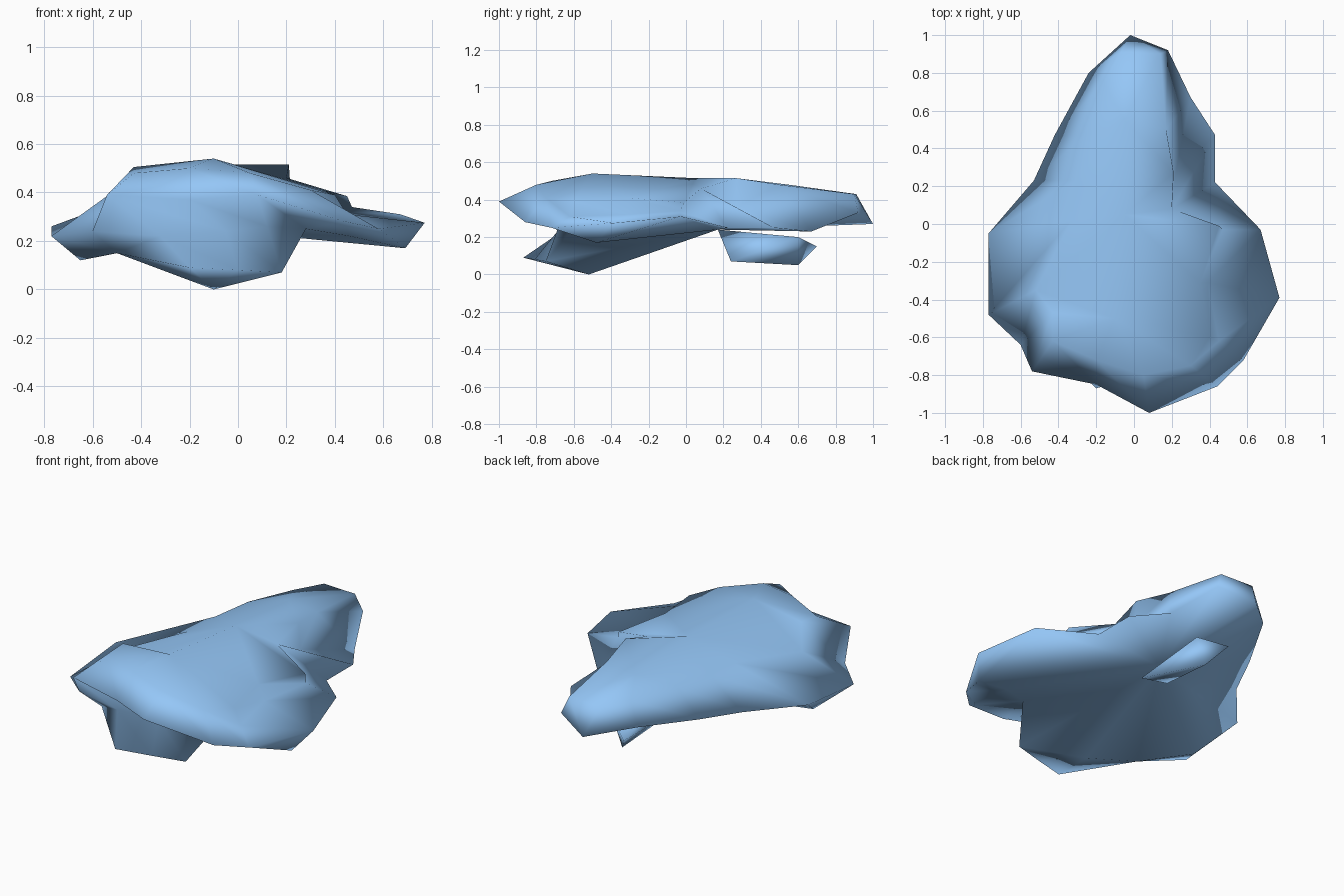
import bpy, bmesh, math
from mathutils import Vector as V

if "Cube" in bpy.data.objects:
    bpy.data.objects.remove(bpy.data.objects["Cube"])

mat = bpy.data.materials.new("pale_blue")
mat.diffuse_color = (0.30, 0.57, 0.93, 1)
mat.use_nodes = True
mat.node_tree.nodes["Principled BSDF"].inputs["Base Color"].default_value = mat.diffuse_color


def finish(name, bm):
    bmesh.ops.recalc_face_normals(bm, faces=bm.faces)
    me = bpy.data.meshes.new(name)
    bm.to_mesh(me)
    bm.free()
    me.materials.append(mat)
    ob = bpy.data.objects.new(name, me)
    bpy.context.collection.objects.link(ob)
    for p in me.polygons:
        p.use_smooth = True
    return ob


def hull(name, pts):
    bm = bmesh.new()
    for p in pts:
        bm.verts.new(p)
    bmesh.ops.convex_hull(bm, input=bm.verts)
    loose = [v for v in bm.verts if not v.link_faces]
    bmesh.ops.delete(bm, geom=loose, context='VERTS')
    return finish(name, bm)


# Ruffled outline, counter-clockwise from the back tip
rim = [(-.02, 1, .27), (-.24, .8, .31), (-.42, .47, .28), (-.53, .23, .26),
       (-.77, -.05, .26), (-.77, -.48, .22), (-.60, -.64, .24), (-.54, -.78, .39),
       (-.2, -.85, .37), (.08, -1, .39), (.44, -.86, .28), (.58, -.72, .25),
       (.77, -.39, .275), (.67, -.03, .31), (.43, .22, .25), (.43, .47, .25),
       (.30, .67, .23), (.18, .92, .33)]

# Shoulder where the rounded top turns down to the outline
shoulder = [(-.07, .91, .43), (-.16, .75, .43), (-.26, .47, .44), (-.31, .23, .43),
            (-.33, .02, .42), (-.52, -.35, .40), (-.43, -.47, .505), (-.43, -.62, .48),
            (-.2, -.72, .50), (.05, -.8, .48), (.30, -.75, .41), (.40, -.6, .39),
            (.35, -.31, .41), (.45, -.01, .385), (.2, .08, .46), (.21, .27, .515),
            (.17, .5, .48), (.14, .9, .43)]

# Top spine points and which one each shoulder point joins
spine = [(-.05, .55, .48), (-.05, .05, .515), (-.1, -.5, .54)]
owner = [0, 0, 0, 1, 1, 2, 2, 2, 2, 2, 2, 2, 1, 1, 1, 0, 0, 0]

# Creases between shoulder and rim, and folds below the rim (by rim index)
creases = {11: (.45, -.62, .31), 12: (.39, -.31, .32), 13: (.47, -.03, .34),
           15: (.22, .27, .36)}
folds = {5: (-.65, -.27, .12), 6: (-.5, -.57, .15), 7: (-.32, -.68, .22),
         8: (-.05, -.68, .24), 9: (.12, -.68, .26), 10: (.28, -.6, .25),
         11: (.46, -.52, .22), 12: (.69, -.48, .17)}
apex = V((-.04, .17, .24))

# Canopy: top cap, slopes, folded lip and underside fan meeting at the apex
bm = bmesh.new()
S, R, T = ([bm.verts.new(p) for p in pts] for pts in (shoulder, rim, spine))
C = [bm.verts.new(creases[i]) if i in creases else S[i] for i in range(18)]
L = [bm.verts.new(folds[i]) if i in folds else R[i] for i in range(18)]
A = bm.verts.new(apex)


def face(*verts):
    vs = list(dict.fromkeys(verts))
    if len(vs) > 2:
        bm.faces.new(vs)


for i in range(18):
    j = (i + 1) % 18
    face(T[owner[i]], S[i], S[j], T[owner[j]])
    face(S[i], S[j], C[j], C[i])
    face(C[i], C[j], R[j], R[i])
    face(R[i], R[j], L[j], L[i])
    if i not in (6, 7, 8, 9):
        face(L[i], L[j], A)

# Front skirt hanging from the recess below the front rim
P1, P2, P3, K = (bm.verts.new(p) for p in ((-.2, -.87, .09), (0, -.81, .08),
                                           (.18, -.75, .07), (-.1, -.52, 0)))
for f in ((L[6], L[7], P1), (L[7], L[8], P2, P1), (L[8], L[9], P3, P2),
          (L[9], L[10], P3), (L[6], P1, K), (P1, P2, K), (P2, P3, K),
          (L[6], K, A), (K, P3, A), (P3, L[10], A)):
    face(*f)
finish("canopy", bm)

# Small lobe hanging under the back
hull("back_underlobe", [(.15, .24, .07), (0, .6, .05), (-.08, .7, .15),
                        (.06, .6, .20), (-.05, .22, .12), apex])
